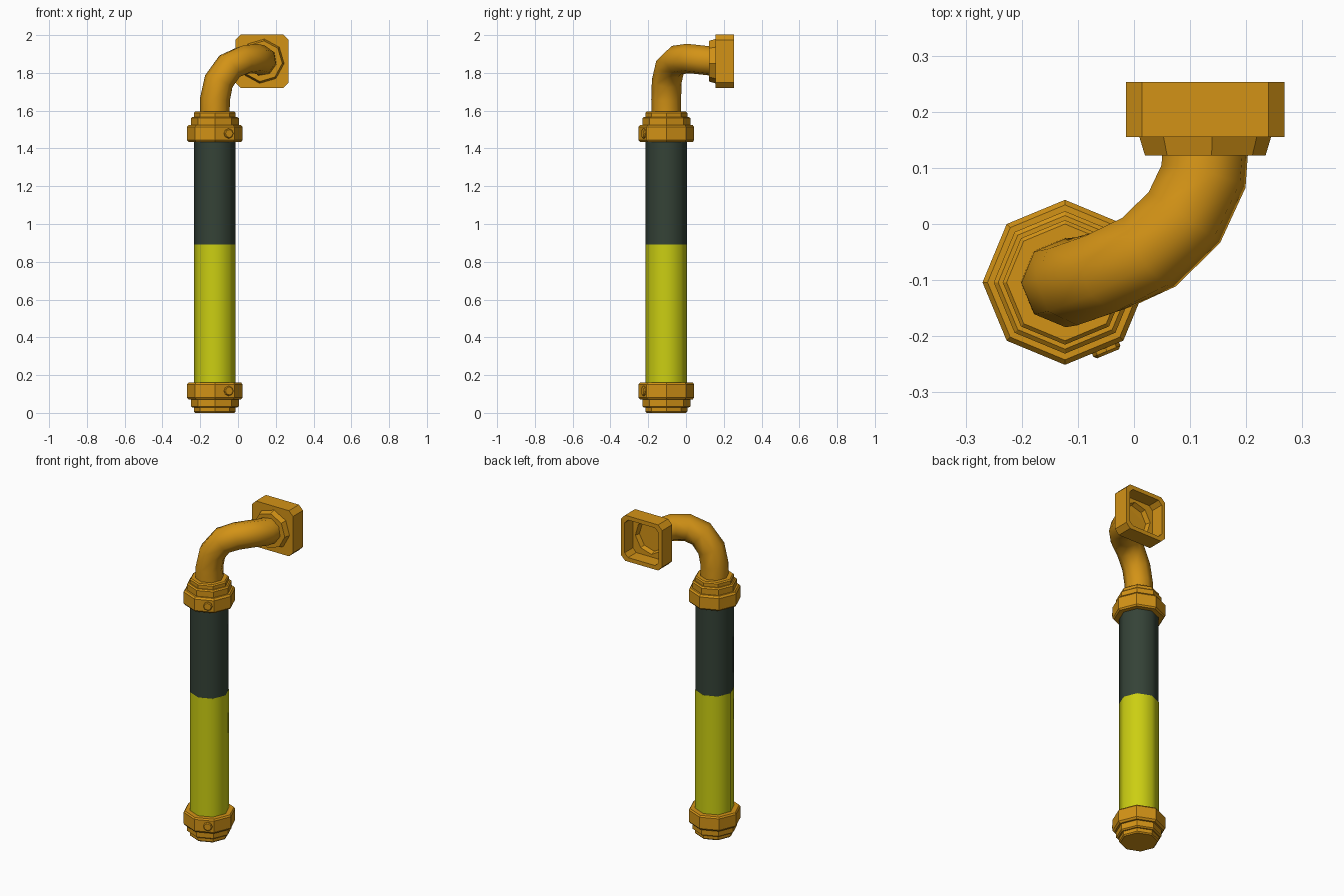
import bpy, bmesh
from math import sin, cos, radians, tau
from mathutils import Matrix, Vector

if "Cube" in bpy.data.objects:
    bpy.data.objects.remove(bpy.data.objects["Cube"])

AX, AY = -0.123, -0.104          # axis of the upright tube
BX, BZ = 0.127, 1.862            # axis of the wall socket


def material(name, rgb):
    m = bpy.data.materials.new(name)
    m.diffuse_color = (*rgb, 1)
    m.use_nodes = True
    m.node_tree.nodes["Principled BSDF"].inputs["Base Color"].default_value = m.diffuse_color
    return m


ORANGE = material("orange_metal", (0.65, 0.29, 0.008))
DARK = material("dark_glass", (0.035, 0.055, 0.038))
YELLOW = material("yellow_fluid", (0.60, 0.62, 0.006))


def loft(name, loops, mat, smooth=False):
    """Skin a stack of equal-length loops and close both ends."""
    bm = bmesh.new()
    rings = [[bm.verts.new(p) for p in loop] for loop in loops]
    n = len(rings[0])
    for a, b in zip(rings, rings[1:]):
        for i in range(n):
            j = (i + 1) % n
            bm.faces.new((a[i], a[j], b[j], b[i]))
    bm.faces.new(rings[0][::-1])
    bm.faces.new(rings[-1])
    bmesh.ops.recalc_face_normals(bm, faces=bm.faces)
    me = bpy.data.meshes.new(name)
    bm.to_mesh(me)
    bm.free()
    me.materials.append(mat)
    ob = bpy.data.objects.new(name, me)
    bpy.context.collection.objects.link(ob)
    if smooth:
        shade(ob, 50)
    return ob


def shade(ob, angle):
    bpy.ops.object.select_all(action='DESELECT')
    ob.select_set(True)
    bpy.context.view_layer.objects.active = ob
    bpy.ops.object.shade_smooth_by_angle(angle=radians(angle))


def ring(r, z, n=8):
    return [(AX + r * cos(tau * i / n), AY + r * sin(tau * i / n), z) for i in range(n)]


def wall_octagon(r, y):
    return [(BX + r * cos(radians(39 + 45 * i)), y, BZ + r * sin(radians(39 + 45 * i)))
            for i in range(8)]


def wall_square(h, y):
    c = h * 0.8                  # clipped corners
    pts = [(h, c), (c, h), (-c, h), (-h, c), (-h, -c), (-c, -h), (c, -h), (h, -c)]
    return [(BX + u, y, BZ + v) for u, v in pts]


# Upright tube: dark glass, with the fluid showing in its lower part
loft("glass_tube", [ring(0.110, 0.10), ring(0.110, 1.50)], DARK, True)
loft("fluid", [ring(0.1106, 0.10), ring(0.1106, 0.892)], YELLOW, True)

# Stepped octagonal collars, the lower one a mirror of the upper, each with a bolt
PROFILE = [(0.140, 1.435), (0.147, 1.444), (0.147, 1.514), (0.138, 1.525),
           (0.127, 1.525), (0.127, 1.560), (0.119, 1.567), (0.111, 1.567),
           (0.111, 1.588), (0.104, 1.595)]
normal = Vector((cos(radians(-67.5)), sin(radians(-67.5)), 0))
side = Vector((-normal.y, normal.x, 0))
up = Vector((0, 0, 1))
for label, flip in (("upper", False), ("lower", True)):
    z_of = (lambda z: 1.595 - z) if flip else (lambda z: z)
    loft(label + "_collar", [ring(r, z_of(z)) for r, z in PROFILE], ORANGE)
    centre = Vector((AX, AY, z_of(1.479))) + side * 0.022
    bolt = [[centre + normal * d + (side * cos(tau * i / 8) + up * sin(tau * i / 8)) * r
             for i in range(8)] for r, d in ((0.026, 0.12), (0.026, 0.142), (0.021, 0.147))]
    loft(label + "_bolt", bolt, ORANGE)

# Bent pipe from the upper collar to the wall socket
PATH = [(AX, AY, 1.57), (-0.122, -0.105, 1.66), (-0.102, -0.102, 1.755),
        (-0.045, -0.084, 1.835), (0.027, -0.050, 1.868), (0.090, 0.012, 1.876),
        (0.124, 0.085, 1.868), (BX, 0.14, BZ)]
path = [Vector(p) for p in PATH]
loops = []
across = Vector((1, 0, 0))
for i, p in enumerate(path):
    before = (p - path[i - 1]).normalized() if i else up
    after = (path[i + 1] - p).normalized() if i < len(path) - 1 else Vector((0, 1, 0))
    t = (before + after).normalized()
    across = (across - t * across.dot(t)).normalized()
    other = t.cross(across)
    loops.append([p + (across * cos(tau * k / 8) + other * sin(tau * k / 8)) * 0.079
                  for k in range(8)])
loft("bent_pipe", loops, ORANGE, True)

# Wall socket: octagonal flange opening into a hollow clipped square box
loft("wall_socket", [
    wall_octagon(0.108, 0.122), wall_octagon(0.118, 0.155),
    wall_square(0.141, 0.155), wall_square(0.141, 0.253),
    wall_square(0.116, 0.253), wall_square(0.116, 0.172),
    wall_octagon(0.100, 0.172), wall_octagon(0.092, 0.143)], ORANGE)
